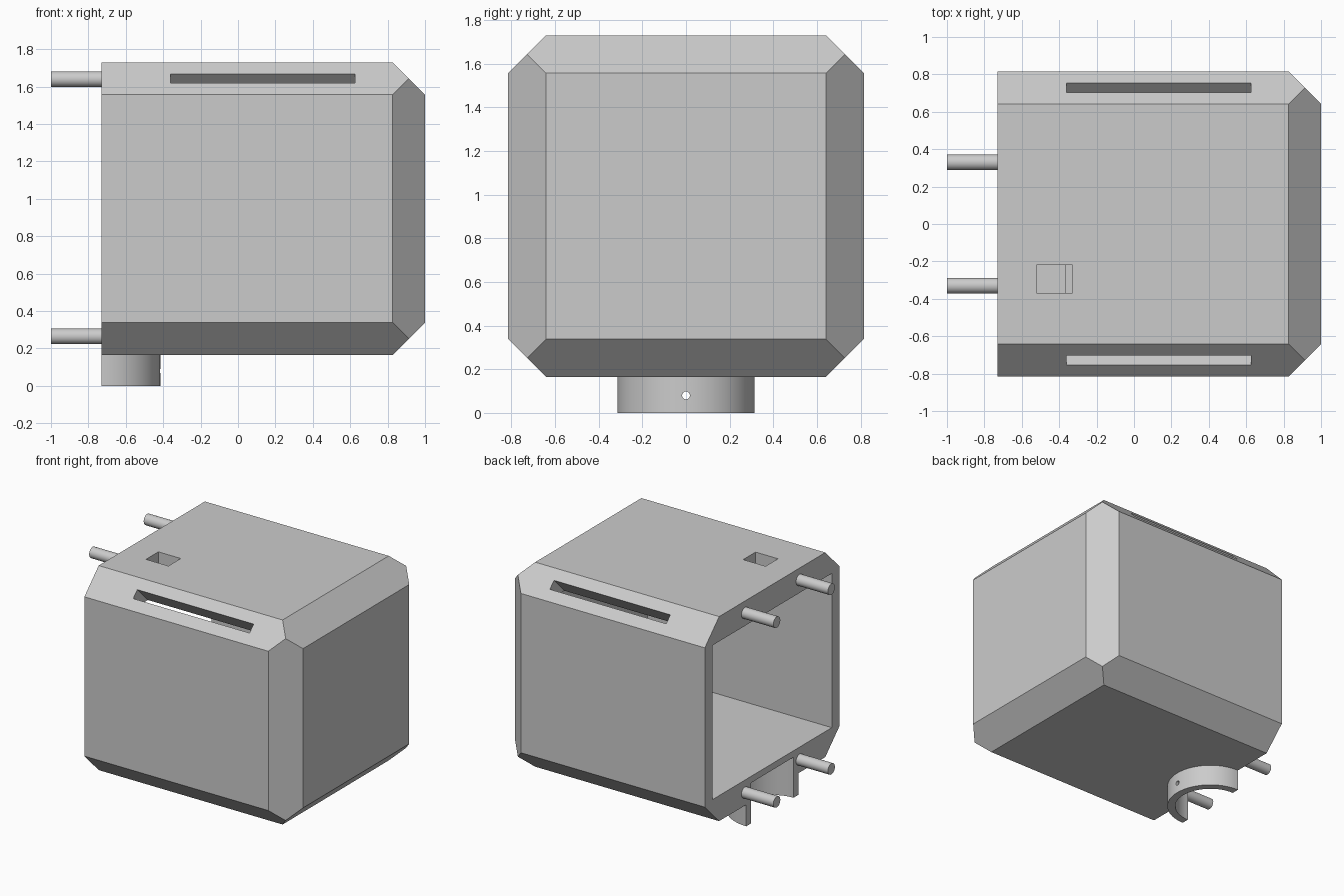
import bpy, bmesh, math
from mathutils import Vector, Matrix

if "Cube" in bpy.data.objects:
    bpy.data.objects.remove(bpy.data.objects["Cube"], do_unlink=True)

grey = bpy.data.materials.new("light_grey")
grey.use_nodes = True
color = (0.6, 0.6, 0.6, 1)
grey.diffuse_color = color
grey.node_tree.nodes["Principled BSDF"].inputs["Base Color"].default_value = color

OPEN_X, END_X = -0.73, 1.0
HALF_Y, Z_LOW, Z_HIGH = 0.815, 0.165, 1.73
MID_Z = (Z_LOW + Z_HIGH) / 2
CHAMFER = 0.173


def make(name, bm):
    bmesh.ops.recalc_face_normals(bm, faces=bm.faces)
    mesh = bpy.data.meshes.new(name)
    bm.to_mesh(mesh)
    bm.free()
    mesh.materials.append(grey)
    obj = bpy.data.objects.new(name, mesh)
    bpy.context.collection.objects.link(obj)
    return obj


def box_mesh(x, y, z):
    bm = bmesh.new()
    spans = (x, y, z)
    centre = Vector([(a + b) / 2 for a, b in spans])
    size = Vector([b - a for a, b in spans])
    bmesh.ops.create_cube(bm, size=1, matrix=Matrix.Translation(centre) @ Matrix.Diagonal(size.to_4d()))
    return bm


def box(name, x, y, z):
    return make(name, box_mesh(x, y, z))


def rod(name, start, end, radius, axis, sides=32):
    """Cylinder between two points along X or Z."""
    start, end = Vector(start), Vector(end)
    turn = Matrix.Rotation(math.pi / 2, 4, "Y") if axis == "X" else Matrix()
    bm = bmesh.new()
    bmesh.ops.create_cone(bm, cap_ends=True, segments=sides, radius1=radius, radius2=radius,
                          depth=(end - start).length,
                          matrix=Matrix.Translation((start + end) / 2) @ turn)
    return make(name, bm)


def cut(obj, cutter):
    mod = obj.modifiers.new("cut", "BOOLEAN")
    mod.operation, mod.solver, mod.object = "DIFFERENCE", "EXACT", cutter
    graph = bpy.context.evaluated_depsgraph_get()
    mesh = bpy.data.meshes.new_from_object(obj.evaluated_get(graph))
    obj.modifiers.clear()
    obj.data = mesh
    bpy.data.objects.remove(cutter, do_unlink=True)


def smooth(obj):
    bpy.ops.object.select_all(action="DESELECT")
    obj.select_set(True)
    bpy.context.view_layer.objects.active = obj
    bpy.ops.object.shade_smooth_by_angle(angle=math.radians(35))


# Housing: box with mitred chamfers on every edge away from the open end
bm = box_mesh((OPEN_X, END_X), (-HALF_Y, HALF_Y), (Z_LOW, Z_HIGH))
half = Vector((END_X, HALF_Y, (Z_HIGH - Z_LOW) / 2))
directions = [(0, sy, sz) for sy in (-1, 1) for sz in (-1, 1)]
directions += [(1, s, 0) for s in (-1, 1)] + [(1, 0, s) for s in (-1, 1)]
for d in directions:
    corner = Vector([n * h for n, h in zip(d, half)]) + Vector((0, 0, MID_Z))
    normal = Vector(d).normalized()
    point = corner - normal * CHAMFER / math.sqrt(2)
    cutting = bmesh.ops.bisect_plane(bm, geom=bm.verts[:] + bm.edges[:] + bm.faces[:],
                                     plane_co=point, plane_no=normal, clear_outer=True)
    edges = [e for e in cutting["geom_cut"] if isinstance(e, bmesh.types.BMEdge)]
    bmesh.ops.contextual_create(bm, geom=edges)
housing = make("housing", bm)

# Inner chamber, open at one end
cut(housing, box("chamber_cutter", (OPEN_X - 0.2, 0.83), (-0.72, 0.72), (0.36, 1.54)))

# Long slots through both upper chamfers
for side in (-1, 1):
    slot = box("slot_cutter", (-0.36, 0.625), (-0.035, 0.035), (-0.25, 0.1))
    slot.data.transform(Matrix.Translation((0, side * 0.73, 1.645))
                        @ Matrix.Rotation(-side * math.pi / 4, 4, "X"))
    cut(housing, slot)

# Small stepped window in the top
cut(housing, box("window_cutter", (-0.52, -0.37), (-0.37, -0.22), (1.45, 1.8)))
cut(housing, box("ledge_cutter", (-0.45, -0.33), (-0.37, -0.22), (1.64, 1.8)))

# Half-round recess under the open end
RING_OUT, RING_IN = 0.315, 0.257
cut(housing, rod("recess_cutter", (OPEN_X, 0, 0), (OPEN_X, 0, 0.31), RING_IN, "Z", 64))
smooth(housing)

# Half-ring collar below the recess
bm = bmesh.new()
STEPS = 32
angles = [math.pi * (i / STEPS - 0.5) for i in range(STEPS + 1)]
outline = [(RING_OUT, a) for a in angles] + [(RING_IN, a) for a in reversed(angles)]
face = bm.faces.new([bm.verts.new((OPEN_X + r * math.cos(a), r * math.sin(a), 0)) for r, a in outline])
grown = bmesh.ops.extrude_face_region(bm, geom=[face])
bmesh.ops.translate(bm, vec=(0, 0, Z_LOW),
                    verts=[v for v in grown["geom"] if isinstance(v, bmesh.types.BMVert)])
collar = make("half_ring_collar", bm)
cut(collar, rod("screw_hole_cutter", (-0.6, 0, 0.08), (-0.3, 0, 0.08), 0.018, "X", 16))
smooth(collar)

# Four locating pins on the open end
for level, z in (("upper", 1.64), ("lower", 0.265)):
    for side, y in (("front", -0.33), ("back", 0.33)):
        smooth(rod(f"{level}_{side}_pin", (-1, y, z), (OPEN_X + 0.02, y, z), 0.042, "X"))
